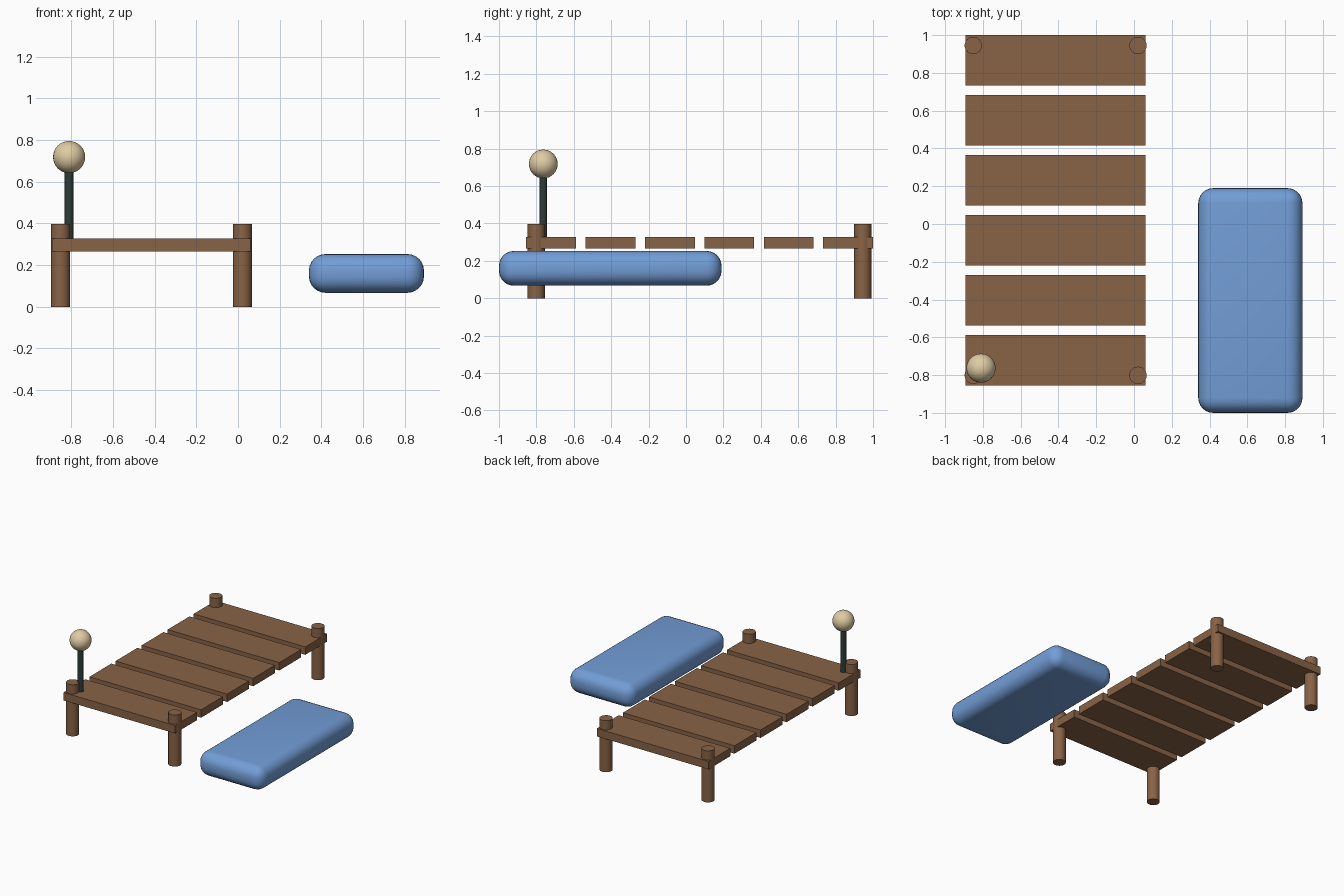
import bpy, math

if "Cube" in bpy.data.objects:
    bpy.data.objects.remove(bpy.data.objects["Cube"])


def material(name, rgb):
    m = bpy.data.materials.new(name)
    m.diffuse_color = (*rgb, 1)
    m.use_nodes = True
    m.node_tree.nodes["Principled BSDF"].inputs["Base Color"].default_value = m.diffuse_color
    return m


WOOD = material("brown wood", (0.25, 0.125, 0.062))
BLUE = material("blue fabric", (0.17, 0.34, 0.68))
IRON = material("dark iron", (0.028, 0.045, 0.04))
GLOW = material("cream glass", (0.74, 0.60, 0.37))


def finish(name, mat, smooth=True):
    ob = bpy.context.object
    ob.name = name
    ob.data.materials.append(mat)
    if smooth:
        bpy.ops.object.shade_smooth_by_angle(angle=math.radians(40))
    return ob


def box(name, mat, lo, hi, bevel=0):
    bpy.ops.mesh.primitive_cube_add(size=1, location=[(a + b) / 2 for a, b in zip(lo, hi)])
    ob = bpy.context.object
    ob.scale = [b - a for a, b in zip(lo, hi)]
    bpy.ops.object.transform_apply(location=False, rotation=False, scale=True)
    if bevel:
        mod = ob.modifiers.new("round", "BEVEL")
        mod.width = bevel
        mod.segments = 6
        bpy.ops.object.modifier_apply(modifier="round")
    return finish(name, mat, bool(bevel))


def rod(name, mat, x, y, z0, z1, r, sides):
    bpy.ops.mesh.primitive_cylinder_add(vertices=sides, radius=r, depth=z1 - z0,
                                        location=(x, y, (z0 + z1) / 2))
    return finish(name, mat)


# deck planks with gaps between
for i in range(6):
    y = -0.855 + i * 0.3177
    box(f"plank_{i + 1}", WOOD, (-0.892, y, 0.266), (0.061, y + 0.2665, 0.327))

# corner posts
for x, side in ((-0.851, "left"), (0.021, "right")):
    for y, end in ((-0.801, "front"), (0.945, "back")):
        rod(f"{end}_{side}_post", WOOD, x, y, 0, 0.398, 0.046, 24)

# lamp
rod("lamp_pole", IRON, -0.81, -0.763, 0.31, 0.70, 0.021, 16)
bpy.ops.mesh.primitive_uv_sphere_add(segments=32, ring_count=16, radius=0.077,
                                     location=(-0.81, -0.763, 0.718))
finish("lamp_globe", GLOW)

# floating rounded cushion beside the deck
box("cushion", BLUE, (0.34, -1.0, 0.067), (0.892, 0.19, 0.253), 0.08)
